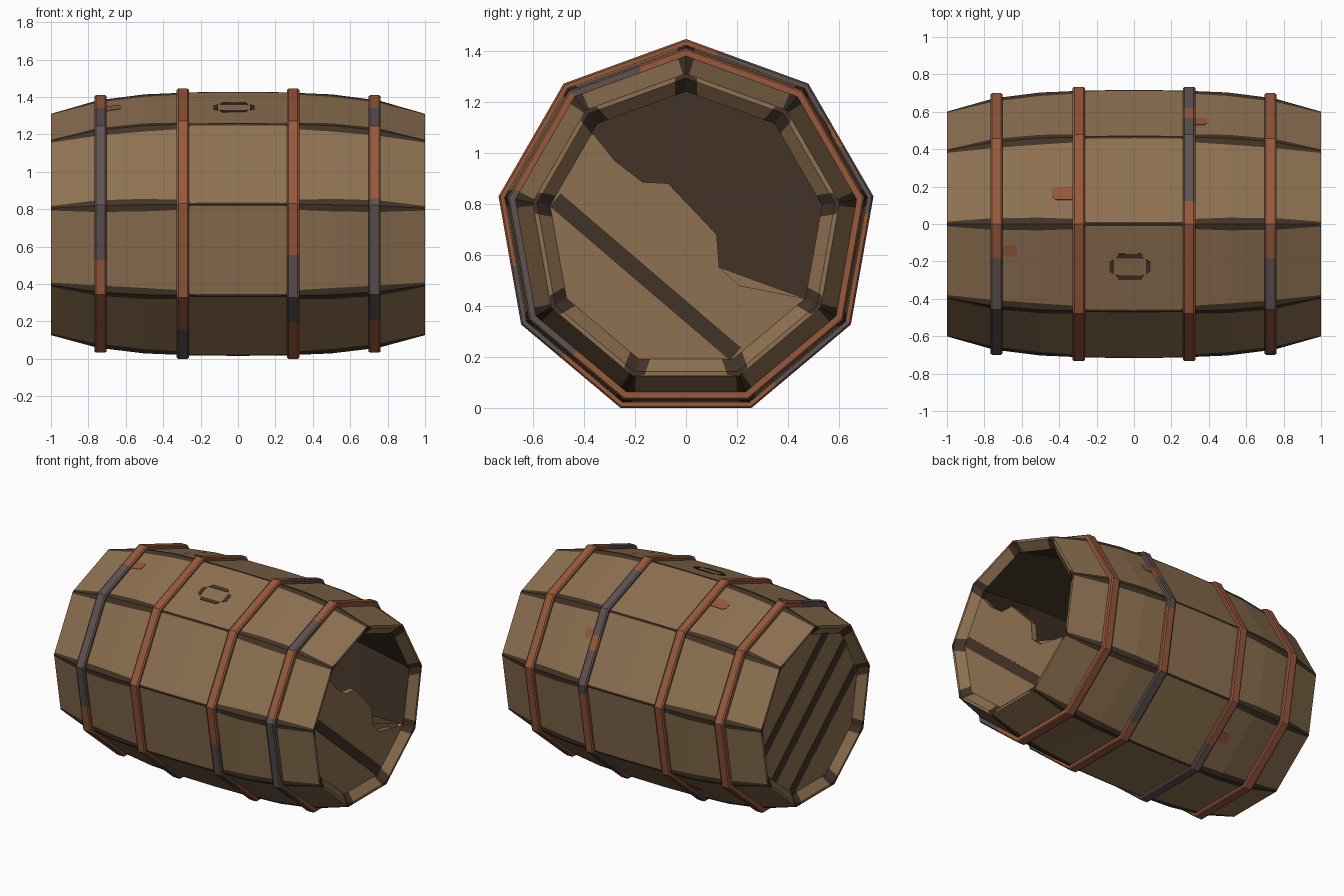
import bpy, bmesh
from math import sin, cos, radians, sqrt
from mathutils import Vector

cube = bpy.data.objects.get("Cube")
if cube:
    bpy.data.objects.remove(cube)

SIDES, STEP, ZC = 9, 40, 0.70
APO = cos(radians(STEP / 2))


def material(name, rgb):
    m = bpy.data.materials.new(name)
    m.use_nodes = True
    col = (*rgb, 1)
    m.diffuse_color = col
    m.node_tree.nodes["Principled BSDF"].inputs["Base Color"].default_value = col
    return m


WOOD = material("brown wood", (0.27, 0.165, 0.082))
DARK = material("dark wood", (0.055, 0.033, 0.02))
RUST = material("rusty iron", (0.31, 0.10, 0.046))
IRON = material("grey iron", (0.115, 0.085, 0.082))
STAIN = material("rust stain", (0.29, 0.10, 0.045))


def finish(name, bm, mats):
    bmesh.ops.recalc_face_normals(bm, faces=bm.faces)
    mesh = bpy.data.meshes.new(name)
    bm.to_mesh(mesh)
    bm.free()
    for m in mats:
        mesh.materials.append(m)
    ob = bpy.data.objects.new(name, mesh)
    bpy.context.collection.objects.link(ob)
    return ob


def polar(x, r, deg):
    """Point at an angle from the top, turning toward the front."""
    a = radians(deg)
    return Vector((x, -r * sin(a), ZC + r * cos(a)))


def nonagon(x, r, deg):
    """Point on the nine-sided outline with corner radius r."""
    return polar(x, r * APO / cos(radians(deg % STEP - STEP / 2)), deg)


def prism(bm, pts, shift):
    """Solid between a polygon and its shifted copy."""
    a = [bm.verts.new(p) for p in pts]
    b = [bm.verts.new(p + shift) for p in pts]
    bm.faces.new(a)
    bm.faces.new(b[::-1])
    for i in range(len(a)):
        j = (i + 1) % len(a)
        bm.faces.new((a[i], b[i], b[j], a[j]))


# Barrel shell: station = x, corner radius, half width of the dark joint
half = [(0, .728, .01), (.25, .725, .01), (.29, .723, .028), (.5, .714, .036),
        (.75, .682, .034), (1, .61, .013)]
outer = [(-x, r, w) for x, r, w in half[:0:-1]] + half
rim = [(1, .606, .045), (1, .592, .045), (.95, .54, .045)]
inner = [(.9, .56, .04), (.5, .65, .04), (-.5, .65, .04), (-.9, .56, .04)]
loop = outer + rim + inner + [(-x, r, w) for x, r, w in rim[::-1]]
inside = range(len(outer) + len(rim) - 1, len(outer) + len(rim) + len(inner))

bm = bmesh.new()
rings = []
for x, r, w in loop:
    f = w / (2 * r * sin(radians(STEP / 2)))
    ring = []
    for k in range(SIDES):
        a, b = polar(x, r, k * STEP), polar(x, r, (k + 1) * STEP)
        ring += [bm.verts.new(a.lerp(b, t)) for t in (0, f, 1 - f)]
    rings.append(ring)
for i, ring in enumerate(rings):
    nxt = rings[(i + 1) % len(rings)]
    for j in range(len(ring)):
        k = (j + 1) % len(ring)
        face = bm.faces.new((ring[j], ring[k], nxt[k], nxt[j]))
        face.material_index = 0 if j % 3 == 1 and i not in inside else 1
finish("barrel_staves", bm, [WOOD, DARK])


# Iron hoops, with grey lengths given as angle ranges
def hoop(name, x, r, grey):
    angles = sorted({k * STEP for k in range(SIDES)} | {a for g in grey for a in g})
    section = [(-.033, -.04), (-.033, -.007), (-.024, 0),
               (.024, 0), (.033, -.007), (.033, -.04)]
    bm = bmesh.new()
    rings = [[bm.verts.new(nonagon(x + dx, r + dr, a)) for dx, dr in section]
             for a in angles]
    for i, a in enumerate(angles):
        n = (i + 1) % len(angles)
        mid = (a + (angles[n] if n else 360)) / 2
        is_grey = any(lo < mid < hi for lo, hi in grey)
        for j in range(len(section)):
            k = (j + 1) % len(section)
            f = bm.faces.new((rings[i][j], rings[i][k], rings[n][k], rings[n][j]))
            f.material_index = int(is_grey)
    finish(name, bm, [RUST, IRON])


hoop("right_outer_hoop", -.735, .71, [(16, 105)])
hoop("right_inner_hoop", -.295, .745, [(141, 215)])
hoop("left_inner_hoop", .295, .745, [(102, 136), (210, 240), (275, 298), (306, 350)])
hoop("left_outer_hoop", .73, .71, [(16, 40), (77, 138)])

# Whole lid, dark on its inner face
LID_R = .545
bm = bmesh.new()
prism(bm, [polar(-.95, LID_R, k * STEP) for k in range(SIDES)], Vector((.04, 0, 0)))
bm.normal_update()
for f in bm.faces:
    f.material_index = int(f.calc_center_median().x > -.92)
finish("whole_lid", bm, [WOOD, DARK])

# Broken lid: lower part of the outline closed by a jagged edge
jagged = [(-.36, 1.07), (-.28, .97), (-.17, .885), (-.07, .88), (.12, .68),
          (.13, .55), (.21, .48), (.35, .45), (.42, .38)]
edge = [Vector((.95, y, z)) for y, z in jagged]
rest = [polar(.95, LID_R, a) for a in (240, 200, 160, 120, 80)]
rest.append(nonagon(.95, LID_R, 45))
bm = bmesh.new()
prism(bm, edge + rest, Vector((-.04, 0, 0)))
finish("broken_lid", bm, [WOOD])


# Dark joints between the lid planks
def lid_joint(name, x, offset):
    n = Vector((0, .65, .76))
    t = Vector((0, .76, -.65))
    h = sqrt(.525 ** 2 - offset ** 2)
    c = Vector((x, 0, ZC)) + n * offset
    bm = bmesh.new()
    prism(bm, [c + t * a * h + n * b * .033
               for a, b in ((-1, -1), (1, -1), (1, 1), (-1, 1))], Vector((.007, 0, 0)))
    finish(name, bm, [DARK])


lid_joint("broken_lid_joint", .947, -.245)
for i in (-1, 0, 1):
    lid_joint(f"whole_lid_joint_{i + 2}", -.954, i * .245)


# Thin plates that follow the staves
def radius(x):
    x = abs(x)
    for (x0, r0, _), (x1, r1, _) in zip(half, half[1:]):
        if x <= x1:
            return r0 + (r1 - r0) * (x - x0) / (x1 - x0)
    return half[-1][1]


def plate(name, pts, deg, mat):
    a = radians(deg)
    n = Vector((0, -sin(a), cos(a)))
    t = Vector((0, -cos(a), -sin(a)))
    out = []
    for x, y in pts:
        d = radius(x) * APO + .003
        s = -(y + d * sin(a)) / cos(a)
        out.append(Vector((x, 0, ZC)) + n * d + t * s)
    bm = bmesh.new()
    prism(bm, out, n * -.006)
    finish(name, bm, [mat])


# Bung outline on the top front stave
cx, cy = -.022, -.23
for i, s in enumerate((-1, 1)):
    plate(f"bung_bar_{i + 1}", [(cx + dx, cy + s * dy) for dx, dy in
          ((-.075, .045), (.075, .045), (.06, .07), (-.06, .07))], 20, DARK)
    plate(f"bung_arc_{i + 1}", [(cx + s * dx, cy + dy) for dx, dy in
          ((.085, -.04), (.11, -.025), (.11, .025), (.085, .04))], 20, DARK)


# Rust stains beside the hoops
def stain(name, x, y, w, h, deg):
    shape = [(-1, -.5), (-.6, -1), (1, -1), (1, 1), (-.6, 1), (-1, .5)]
    plate(name, [(x + a * w, y + b * h) for a, b in shape], deg, STAIN)


stain("top_back_stain", -.385, .165, .055, .035, -20)
stain("top_front_stain", -.665, -.145, -.04, .03, 20)
stain("back_stain", .355, .55, -.035, .018, -60)
stain("lower_back_stain", -.37, .44, .045, .025, -140)
